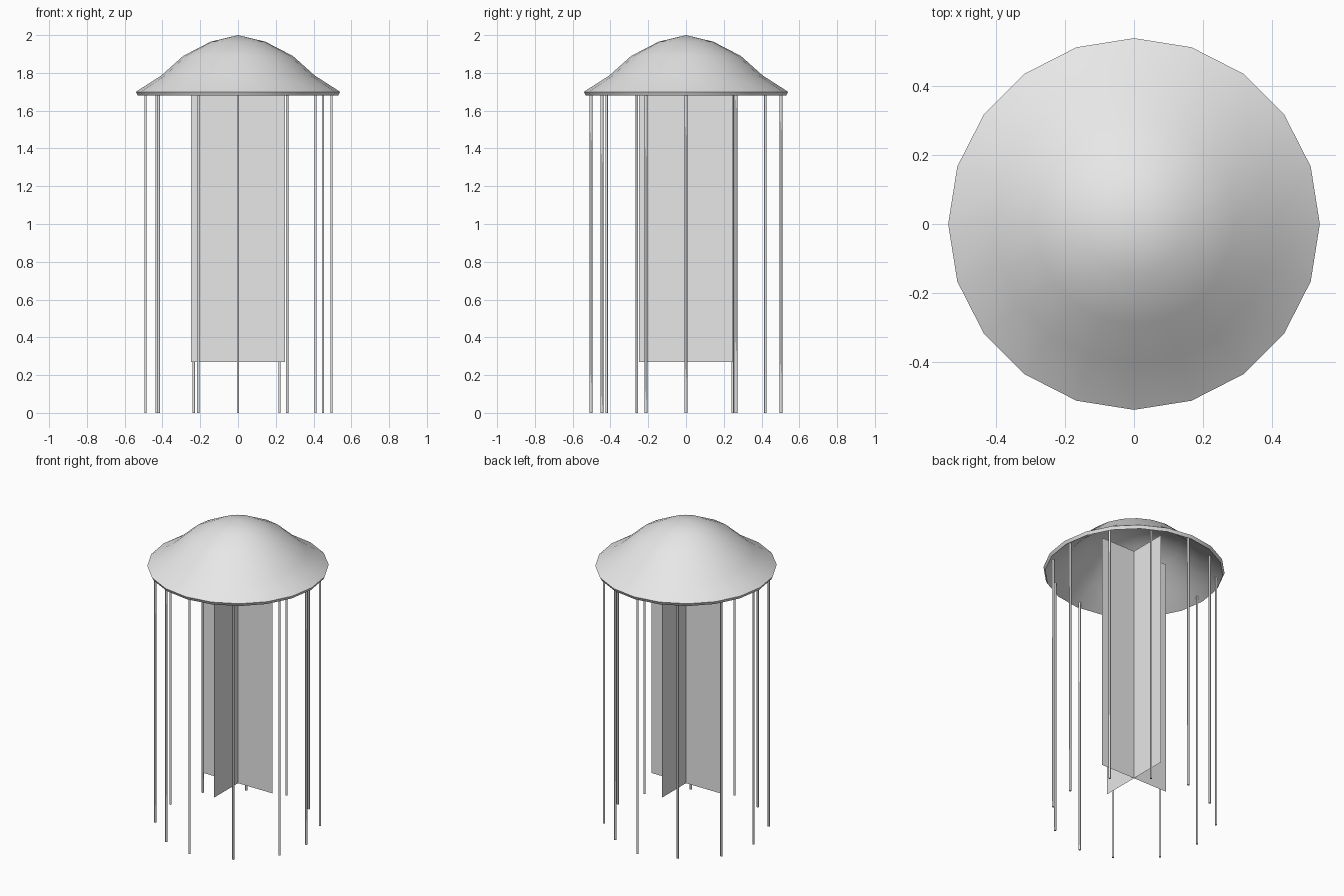
import bpy
import bmesh
from math import cos, sin, pi, radians
from mathutils import Matrix, Vector

cube = bpy.data.objects.get("Cube")
if cube:
    bpy.data.objects.remove(cube, do_unlink=True)

# One plain grey for every part
grey = bpy.data.materials.new("plain_grey")
grey.use_nodes = True
grey.diffuse_color = (0.8, 0.8, 0.8, 1)
grey.node_tree.nodes["Principled BSDF"].inputs["Base Color"].default_value = (0.8, 0.8, 0.8, 1)


def add_object(name, bm, smooth_angle=None):
    mesh = bpy.data.meshes.new(name)
    bm.to_mesh(mesh)
    bm.free()
    mesh.materials.append(grey)
    obj = bpy.data.objects.new(name, mesh)
    bpy.context.collection.objects.link(obj)
    if smooth_angle:
        bpy.ops.object.select_all(action="DESELECT")
        obj.select_set(True)
        bpy.context.view_layer.objects.active = obj
        bpy.ops.object.shade_smooth_by_angle(angle=radians(smooth_angle))
    return obj


def lathe(profile, sides):
    """Revolve (radius, height) points round z; the end points sit on the axis."""
    bm = bmesh.new()
    rings = []
    for r, z in profile:
        count = sides if r > 0 else 1
        rings.append([bm.verts.new((r * cos(2 * pi * i / sides), r * sin(2 * pi * i / sides), z))
                      for i in range(count)])
    for a, b in zip(rings, rings[1:]):
        for i in range(sides):
            j = (i + 1) % sides
            corners = [a[i % len(a)], b[i % len(b)], b[j % len(b)], a[j % len(a)]]
            bm.faces.new(list(dict.fromkeys(corners)))
    bmesh.ops.recalc_face_normals(bm, faces=bm.faces)
    return bm


# Hollow bell: outer skin, narrow rim, inner skin
outer = [(0, 2.0), (0.145, 1.965), (0.29, 1.89), (0.405, 1.787), (0.54, 1.70)]
inner = [(0.53, 1.68), (0.393, 1.77), (0.28, 1.872), (0.14, 1.945), (0, 1.98)]
add_object("bell", lathe(outer + inner, 20), 40)

# Two crossed thin sheets hanging in the middle
bottom, top, half = 0.27, 1.83, 0.25
for name, side in (("wide_sheet", Vector((half, 0, 0))), ("deep_sheet", Vector((0, half, 0)))):
    bm = bmesh.new()
    up = Vector((0, 0, 1))
    bm.faces.new([bm.verts.new(p) for p in (
        -side + up * bottom, side + up * bottom, side + up * top, -side + up * top)])
    add_object(name, bm)

# Ring of slightly uneven straight tentacles
feet = [(0.495, 0), (0.41, 0.265), (0.22, 0.42), (0, 0.503), (-0.235, 0.42), (-0.43, 0.247),
        (-0.49, 0), (-0.42, -0.26), (-0.21, -0.445), (0, -0.503), (0.26, -0.42), (0.45, -0.212)]
length = 1.70
for n, (x, y) in enumerate(feet, 1):
    bm = bmesh.new()
    bmesh.ops.create_cone(bm, cap_ends=True, segments=6, radius1=0.007, radius2=0.007,
                          depth=length, matrix=Matrix.Translation((x, y, length / 2)))
    add_object(f"tentacle_{n}", bm, 65)
